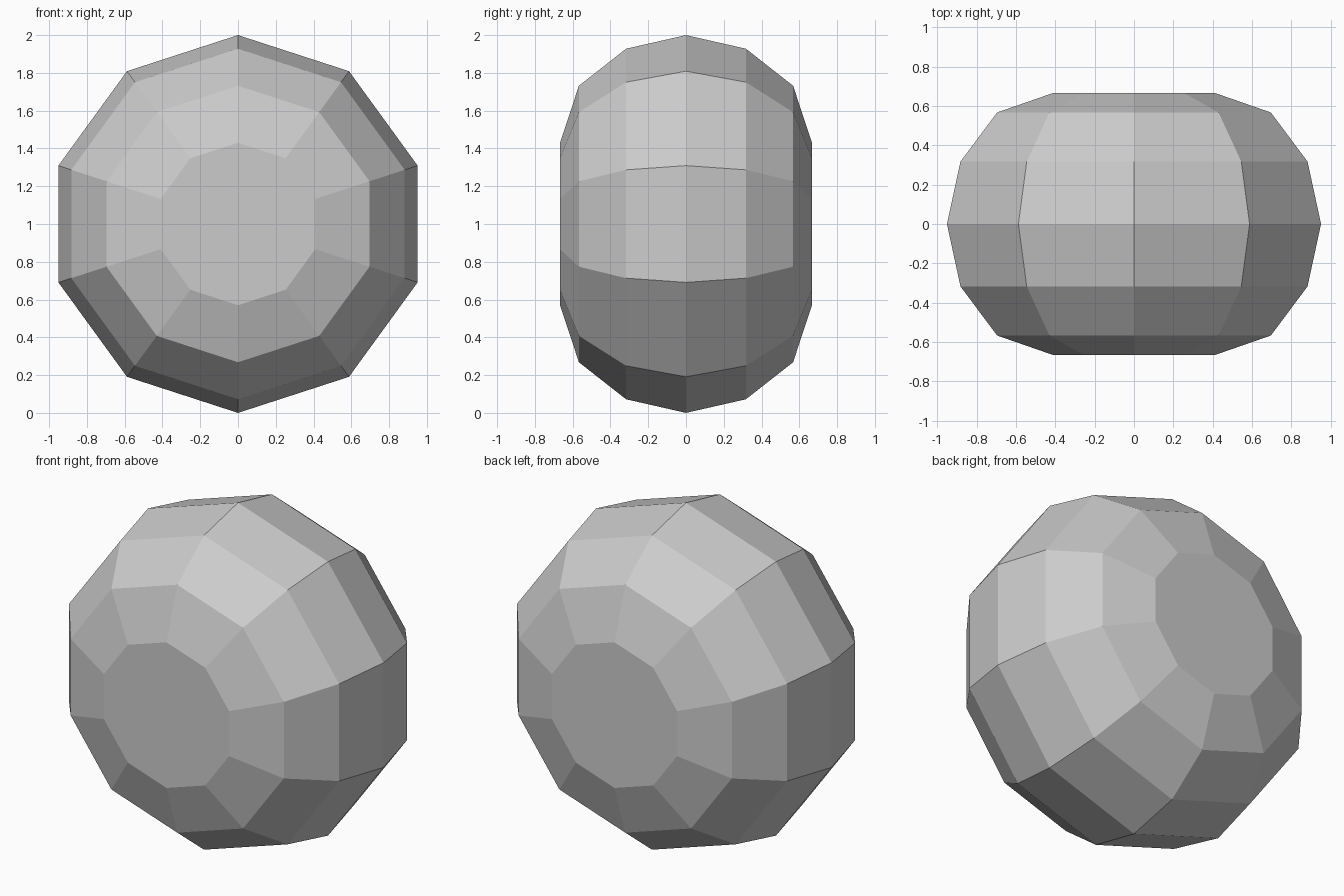
import bpy, bmesh, math

cube = bpy.data.objects.get("Cube")
if cube:
    bpy.data.objects.remove(cube, do_unlink=True)

SIDES = 10
# Half profile from the middle to the flat end: (depth, radius)
half = [(0, 1), (0.317, 0.928), (0.567, 0.732), (0.667, 0.43)]
profile = [(-y, r) for y, r in reversed(half[1:])] + half

grey = bpy.data.materials.new("light_grey")
grey.use_nodes = True
colour = (0.6, 0.6, 0.6, 1)
grey.diffuse_color = colour
grey.node_tree.nodes["Principled BSDF"].inputs["Base Color"].default_value = colour

# Ten-sided rings along y, bridged and capped
bm = bmesh.new()
rings = []
for y, r in profile:
    angles = [math.tau * i / SIDES for i in range(SIDES)]
    rings.append([bm.verts.new((r * math.sin(a), y, 1 + r * math.cos(a))) for a in angles])
for a, b in zip(rings, rings[1:]):
    for i in range(SIDES):
        j = (i + 1) % SIDES
        bm.faces.new((a[i], a[j], b[j], b[i]))
bm.faces.new(rings[0])
bm.faces.new(rings[-1])
bmesh.ops.recalc_face_normals(bm, faces=bm.faces)

mesh = bpy.data.meshes.new("faceted_drum")
bm.to_mesh(mesh)
bm.free()
mesh.materials.append(grey)
bpy.context.collection.objects.link(bpy.data.objects.new("faceted_drum", mesh))
